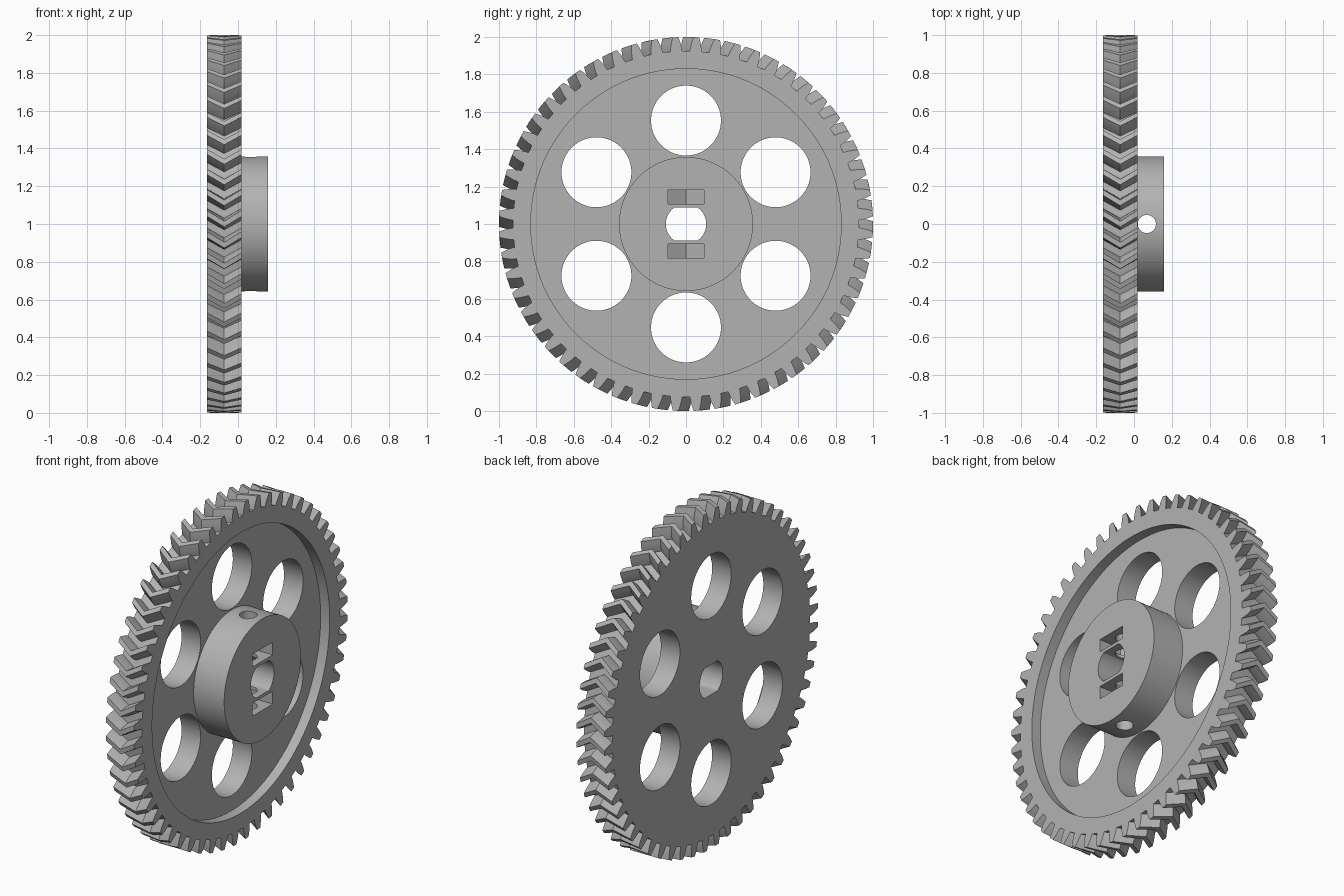
import bpy, bmesh, math
from mathutils import Matrix, Vector

if "Cube" in bpy.data.objects:
    bpy.data.objects.remove(bpy.data.objects["Cube"], do_unlink=True)

TEETH = 56
BACK, RIM, HUB_END = -0.165, 0.019, 0.16
FLOOR = -0.04
SCREW_X = 0.068

grey = bpy.data.materials.new("plain grey")
grey.use_nodes = True
grey.diffuse_color = (0.45, 0.45, 0.45, 1)
grey.node_tree.nodes["Principled BSDF"].inputs["Base Color"].default_value = grey.diffuse_color


def loft(name, rings):
    """Solid through matching closed rings, capped at both ends."""
    bm = bmesh.new()
    loops = [[bm.verts.new(p) for p in ring] for ring in rings]
    n = len(loops[0])
    for a, b in zip(loops, loops[1:]):
        for i in range(n):
            j = (i + 1) % n
            bm.faces.new((a[i], a[j], b[j], b[i]))
    bm.faces.new(loops[0][::-1])
    bm.faces.new(loops[-1])
    bmesh.ops.recalc_face_normals(bm, faces=bm.faces)
    mesh = bpy.data.meshes.new(name)
    bm.to_mesh(mesh)
    bm.free()
    mesh.materials.append(grey)
    obj = bpy.data.objects.new(name, mesh)
    bpy.context.collection.objects.link(obj)
    return obj


def circle(r, n=96, flat=None):
    """Points (y, z) around the axle, optionally flattened above and below."""
    flat = flat or r
    pts = []
    for i in range(n):
        a = math.tau * (i + 0.5) / n
        pts.append((r * math.cos(a), max(-flat, min(flat, r * math.sin(a)))))
    return pts


def along_x(name, pts, x0, x1, y=0, z=0):
    return loft(name, [[(x, p + y, q + z + 1) for p, q in pts] for x in (x0, x1)])


def along_z(name, pts, z0, z1):
    return loft(name, [[(p, q, z + 1) for p, q in pts] for z in (z0, z1)])


def cut(obj, cutters):
    for c in cutters:
        c.hide_render = True
        mod = obj.modifiers.new("cut", "BOOLEAN")
        mod.operation = "DIFFERENCE"
        mod.solver = "EXACT"
        mod.object = c
    dg = bpy.context.evaluated_depsgraph_get()
    mesh = bpy.data.meshes.new_from_object(obj.evaluated_get(dg))
    obj.modifiers.clear()
    obj.data = mesh


def smooth(obj):
    bpy.ops.object.select_all(action="DESELECT")
    obj.select_set(True)
    bpy.context.view_layer.objects.active = obj
    bpy.ops.object.shade_smooth_by_angle(angle=math.radians(25))


# Herringbone gear: outline twisted half a pitch at mid thickness
pitch = math.tau / TEETH
tooth = [(0.925, 0.031), (0.945, 0.029), (0.97, 0.024), (1.0, 0.015)]
side = [(r, -w / r) for r, w in tooth]
outline = side + [(r, -a) for r, a in reversed(side)]


def gear_ring(x, twist):
    return [(x, r * math.cos(a), 1 + r * math.sin(a))
            for i in range(TEETH)
            for r, t in outline
            for a in [math.pi / 2 + (i + 0.5) * pitch + t + twist]]


gear = loft("gear_wheel", [gear_ring(BACK, 0),
                           gear_ring((BACK + RIM) / 2, pitch / 2),
                           gear_ring(RIM, 0)])

# Hub
hub = along_x("hub", circle(0.358), FLOOR - 0.03, HUB_END)

# Cutters: recess, lightening holes, flatted bore, screw hole, nut slots
recess = along_x("recess_cutter", circle(0.83, 128), FLOOR, 0.1)
holes = []
for i in range(6):
    a = math.pi / 2 + i * math.tau / 6
    holes.append(along_x("hole_cutter", circle(0.187, 64), -0.3, 0.3,
                         0.553 * math.cos(a), 0.553 * math.sin(a)))
bore = along_x("bore_cutter", circle(0.108, 64, 0.089), -0.4, 0.4)
screw = along_z("screw_cutter", [(SCREW_X + p, q) for p, q in circle(0.048, 40)], -0.5, 0.5)
half = 0.095
shoulder = half * math.tan(math.pi / 6)
nut = [(SCREW_X - 2 * shoulder, 0), (SCREW_X - shoulder, half), (0.3, half),
       (0.3, -half), (SCREW_X - shoulder, -half)]
slots = [along_z("nut_slot_cutter", nut, *sorted((s * 0.108, s * 0.183))) for s in (1, -1)]

cut(gear, [recess, bore] + holes + slots)
cut(hub, [bore, screw] + slots)
for c in [recess, bore, screw] + holes + slots:
    bpy.data.objects.remove(c, do_unlink=True)
smooth(gear)
smooth(hub)
